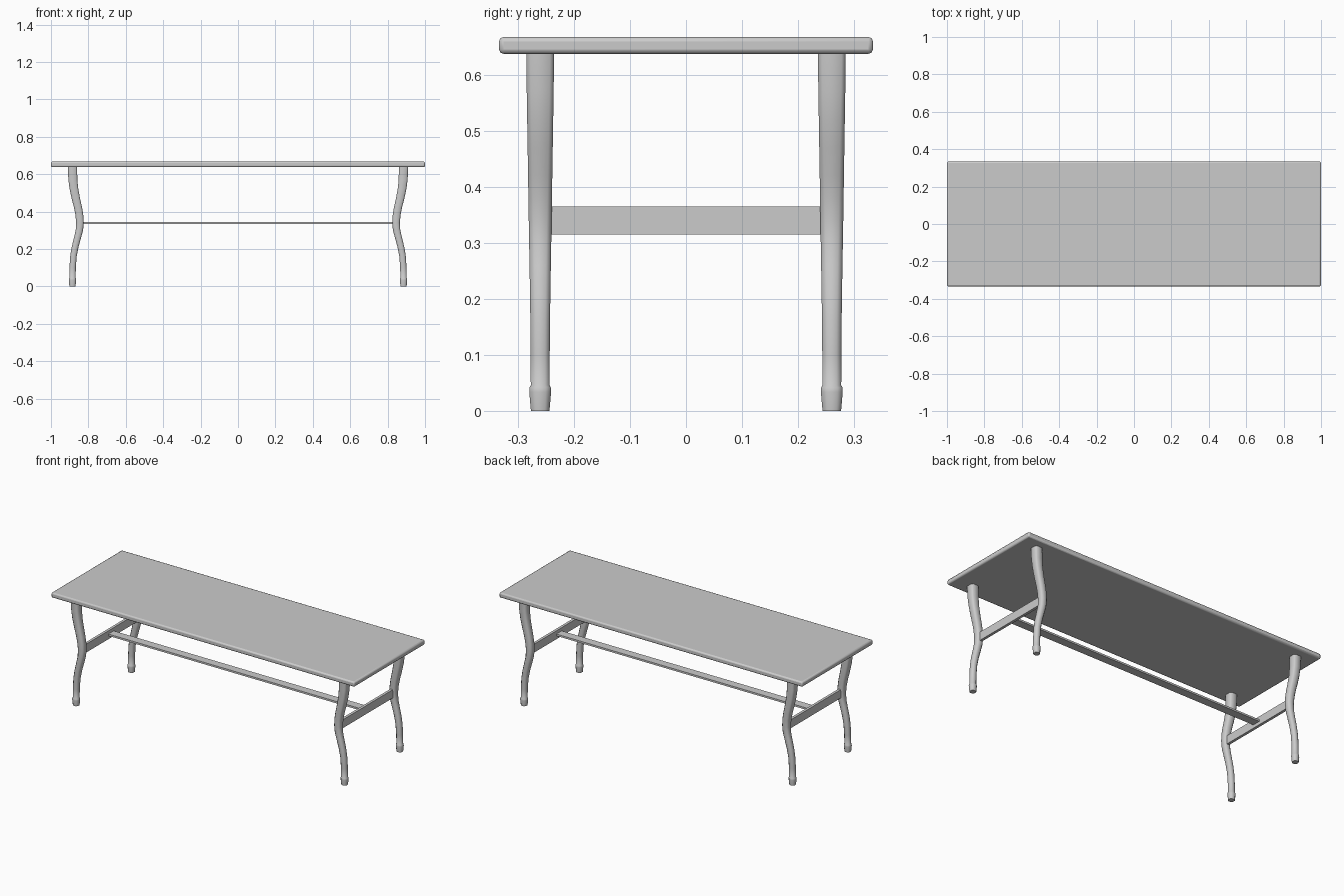
import bpy, bmesh, math

if "Cube" in bpy.data.objects:
    bpy.data.objects.remove(bpy.data.objects["Cube"])


def finish(name, bm, angle):
    bmesh.ops.recalc_face_normals(bm, faces=bm.faces[:])
    mesh = bpy.data.meshes.new(name)
    bm.to_mesh(mesh)
    bm.free()
    obj = bpy.data.objects.new(name, mesh)
    bpy.context.collection.objects.link(obj)
    bpy.ops.object.select_all(action='DESELECT')
    obj.select_set(True)
    bpy.context.view_layer.objects.active = obj
    bpy.ops.object.shade_smooth_by_angle(angle=math.radians(angle))
    return obj


def box(name, center, size, bevel=0.0):
    bm = bmesh.new()
    bmesh.ops.create_cube(bm, size=1)
    bmesh.ops.scale(bm, vec=size, verts=bm.verts)
    bmesh.ops.translate(bm, vec=center, verts=bm.verts)
    obj = finish(name, bm, 30)
    if bevel:
        mod = obj.modifiers.new("edge_bevel", 'BEVEL')
        mod.width = bevel
        mod.segments = 2
    return obj


# Leg stations: height, centre x, half width, corner cut ratio
LEG = [
    (0.0, 0.885, 0.0165, 0.5), (0.034, 0.885, 0.0195, 0.5),
    (0.042, 0.885, 0.0190, 0.5), (0.046, 0.885, 0.0168, 0.5),
    (0.10, 0.884, 0.0170, 0.5), (0.16, 0.880, 0.0175, 0.5),
    (0.21, 0.871, 0.0182, 0.48), (0.26, 0.858, 0.0190, 0.46),
    (0.30, 0.848, 0.0197, 0.44), (0.34, 0.845, 0.0204, 0.42),
    (0.38, 0.848, 0.0210, 0.40), (0.42, 0.855, 0.0216, 0.38),
    (0.47, 0.867, 0.0224, 0.36), (0.52, 0.877, 0.0232, 0.34),
    (0.57, 0.883, 0.0240, 0.32), (0.64, 0.885, 0.0248, 0.3),
]


def leg(name, sx, sy):
    bm = bmesh.new()
    rings = []
    for z, x, h, cut in LEG:
        c = h * (1 - cut)
        pts = [(h, -c), (h, c), (c, h), (-c, h), (-h, c), (-h, -c), (-c, -h), (c, -h)]
        rings.append([bm.verts.new((sx * (x + px), sy * (0.26 + py), z)) for px, py in pts])
    for a, b in zip(rings, rings[1:]):
        for i in range(8):
            j = (i + 1) % 8
            bm.faces.new((a[i], a[j], b[j], b[i]))
    bm.faces.new(rings[0])
    bm.faces.new(rings[-1])
    return finish(name, bm, 50)


# Table top with eased edges
box("table_top", (0, 0, 0.652), (2.0, 0.667, 0.03), 0.008)

# Four curved tapering legs with small feet, and an end rail per pair
for sx, side in ((-1, "left"), (1, "right")):
    for sy, end in ((-1, "front"), (1, "back")):
        leg(f"{end}_{side}_leg", sx, sy)
    box(f"{side}_end_rail", (sx * 0.845, 0, 0.34), (0.016, 0.49, 0.05))

# Long flat stretcher between the end rails
box("long_stretcher", (0, 0, 0.34), (1.68, 0.05, 0.011))
